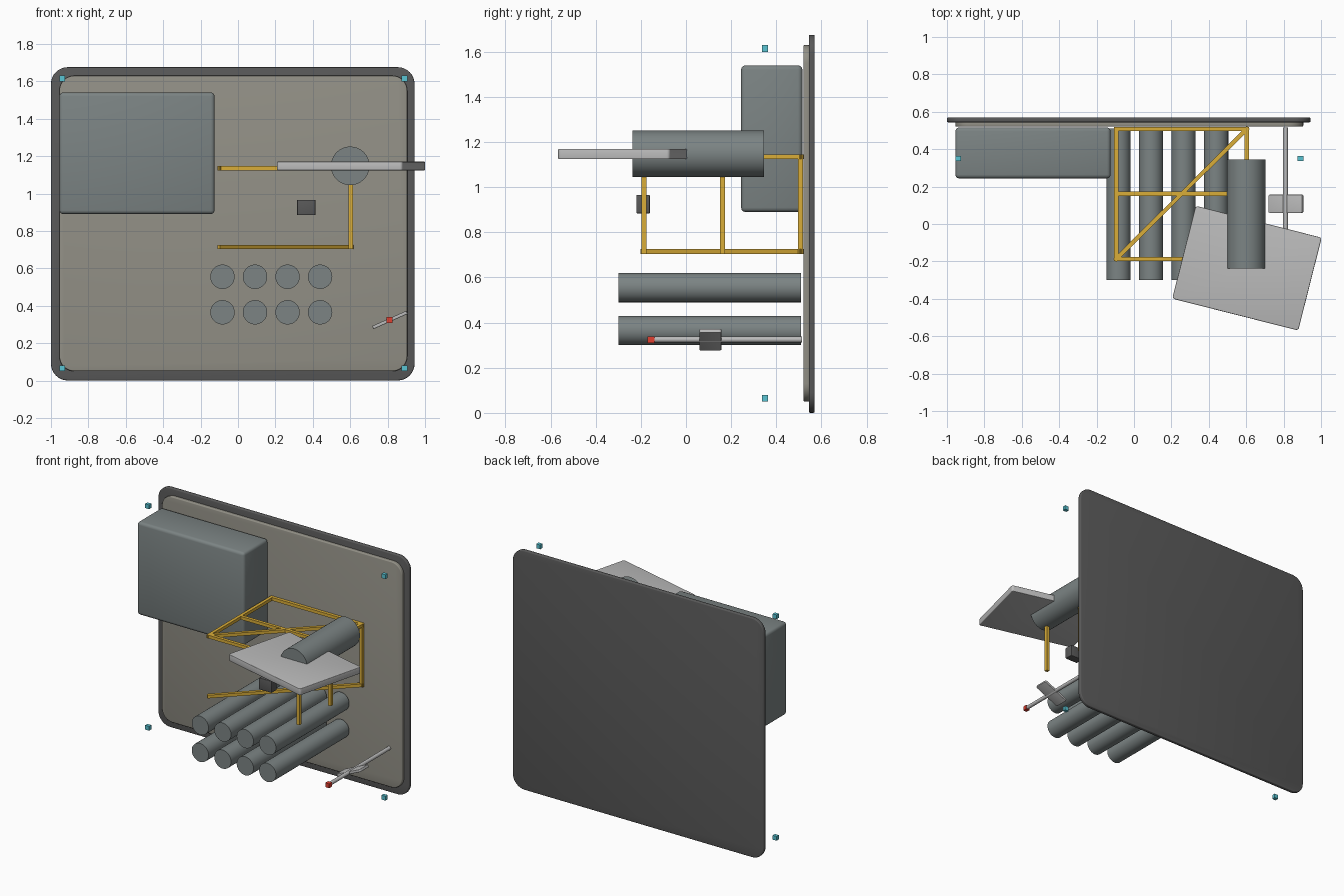
import bpy, bmesh, math
from mathutils import Vector

if "Cube" in bpy.data.objects:
    bpy.data.objects.remove(bpy.data.objects["Cube"])

def mat(name, rgb):
    m = bpy.data.materials.new(name)
    m.diffuse_color = (*rgb, 1)
    m.use_nodes = True
    m.node_tree.nodes["Principled BSDF"].inputs["Base Color"].default_value = m.diffuse_color
    return m

DARK = mat("dark_grey", (0.10, 0.10, 0.10))
PANEL = mat("warm_grey", (0.29, 0.28, 0.24))
STEEL = mat("steel", (0.20, 0.23, 0.23))
LIGHT = mat("light_grey", (0.50, 0.50, 0.50))
YELLOW = mat("yellow", (0.70, 0.42, 0.04))
RED = mat("red", (0.75, 0.05, 0.03))
CYAN = mat("cyan", (0.10, 0.55, 0.65))

def finish(name, bm, material, smooth=False):
    bmesh.ops.recalc_face_normals(bm, faces=bm.faces)
    me = bpy.data.meshes.new(name)
    bm.to_mesh(me)
    bm.free()
    me.materials.append(material)
    ob = bpy.data.objects.new(name, me)
    bpy.context.collection.objects.link(ob)
    if smooth:
        bpy.ops.object.select_all(action='DESELECT')
        ob.select_set(True)
        bpy.context.view_layer.objects.active = ob
        bpy.ops.object.shade_smooth_by_angle(angle=math.radians(35))
    return ob

def box(name, centre, size, material, bevel=0, corner=0, axis=1, rot=(0, 0, 0)):
    """Box with optional large corner radius along one axis and a fine edge bevel."""
    bm = bmesh.new()
    bmesh.ops.create_cube(bm, size=1)
    bmesh.ops.scale(bm, vec=size, verts=bm.verts)
    if corner:
        edges = [e for e in bm.edges
                 if abs(e.verts[0].co[axis] - e.verts[1].co[axis]) > 1e-5]
        bmesh.ops.bevel(bm, geom=edges, offset=corner, segments=8, profile=0.5, affect='EDGES')
    if bevel:
        edges = [e for e in bm.edges if e.calc_face_angle(0) > 0.6]
        bmesh.ops.bevel(bm, geom=edges, offset=bevel, segments=3, profile=0.5, affect='EDGES')
    ob = finish(name, bm, material, bool(bevel or corner))
    ob.location = centre
    ob.rotation_euler = rot
    return ob

def cylinder_y(name, x, z, r, y0, y1, material, sides=48):
    bm = bmesh.new()
    bmesh.ops.create_cone(bm, cap_ends=True, segments=sides, radius1=r, radius2=r, depth=y1 - y0)
    ob = finish(name, bm, material, True)
    ob.location = (x, (y0 + y1) / 2, z)
    ob.rotation_euler = (math.pi / 2, 0, 0)
    return ob

def bar(name, a, b, t=0.022):
    """Square bar between two points."""
    a, b = Vector(a), Vector(b)
    d = b - a
    ob = box(name, (a + b) / 2, (d.length + t, t, t), YELLOW)
    if abs(d.z) > 1e-4:
        ob.rotation_euler = (0, math.pi / 2, 0)
    else:
        ob.rotation_euler = (0, 0, math.atan2(d.y, d.x))
    return ob

# Back panel: outer plate and raised inner plate
box("back_plate", (-0.028, 0.557, 0.838), (1.944, 0.026, 1.675), DARK, 0.006, 0.09)
box("inner_plate", (-0.025, 0.534, 0.84), (1.86, 0.028, 1.58), PANEL, 0.006, 0.08)

# Large housing
box("housing_box", (-0.54, 0.38, 1.215), (0.83, 0.272, 0.65), STEEL, 0.02)

# Corner markers
for x in (-0.94, 0.89):
    for z in (0.065, 1.615):
        box("corner_marker", (x, 0.35, z), (0.03, 0.025, 0.03), CYAN)

# Bank of tubes
for z in (0.365, 0.555):
    for i in range(4):
        cylinder_y("tube", -0.083 + 0.174 * i, z, 0.065, -0.3, 0.51, STEEL)

# Main drum
cylinder_y("drum", 0.6, 1.148, 0.103, -0.238, 0.345, STEEL, 64)

# Yellow frame: open below except for one diagonal
X0, X1, TOP, LOW = -0.095, 0.603, 1.135, 0.715
YS = (-0.187, 0.162, 0.508)
for y in YS:
    bar("frame_cross_bar", (X0, y, TOP), (X1, y, TOP))
    bar("frame_post", (X1, y, LOW), (X1, y, TOP))
for x in (X0, X1):
    bar("frame_side_bar", (x, YS[0], TOP), (x, YS[2], TOP))
for z in (LOW, TOP):
    bar("frame_diagonal", (X0, YS[0], z), (X1, YS[2], z))

# Turned tray
box("tray", (0.604, -0.236, 1.147), (0.695, 0.512, 0.046), LIGHT, 0.004, 0.015, 2,
    (0, 0, math.radians(-14.2)))

# Small block
box("small_block", (0.365, -0.19, 0.925), (0.098, 0.06, 0.082), DARK, 0.004)

# Lever: rod, tilted paddle and red tip
cylinder_y("lever_rod", 0.81, 0.325, 0.013, -0.15, 0.515, LIGHT, 24)
box("lever_paddle", (0.812, 0.108, 0.324), (0.2, 0.098, 0.018), LIGHT, 0.003, 0.01, 2,
    (0, math.radians(-24), 0))
box("lever_tip", (0.81, -0.155, 0.324), (0.03, 0.03, 0.03), RED)
